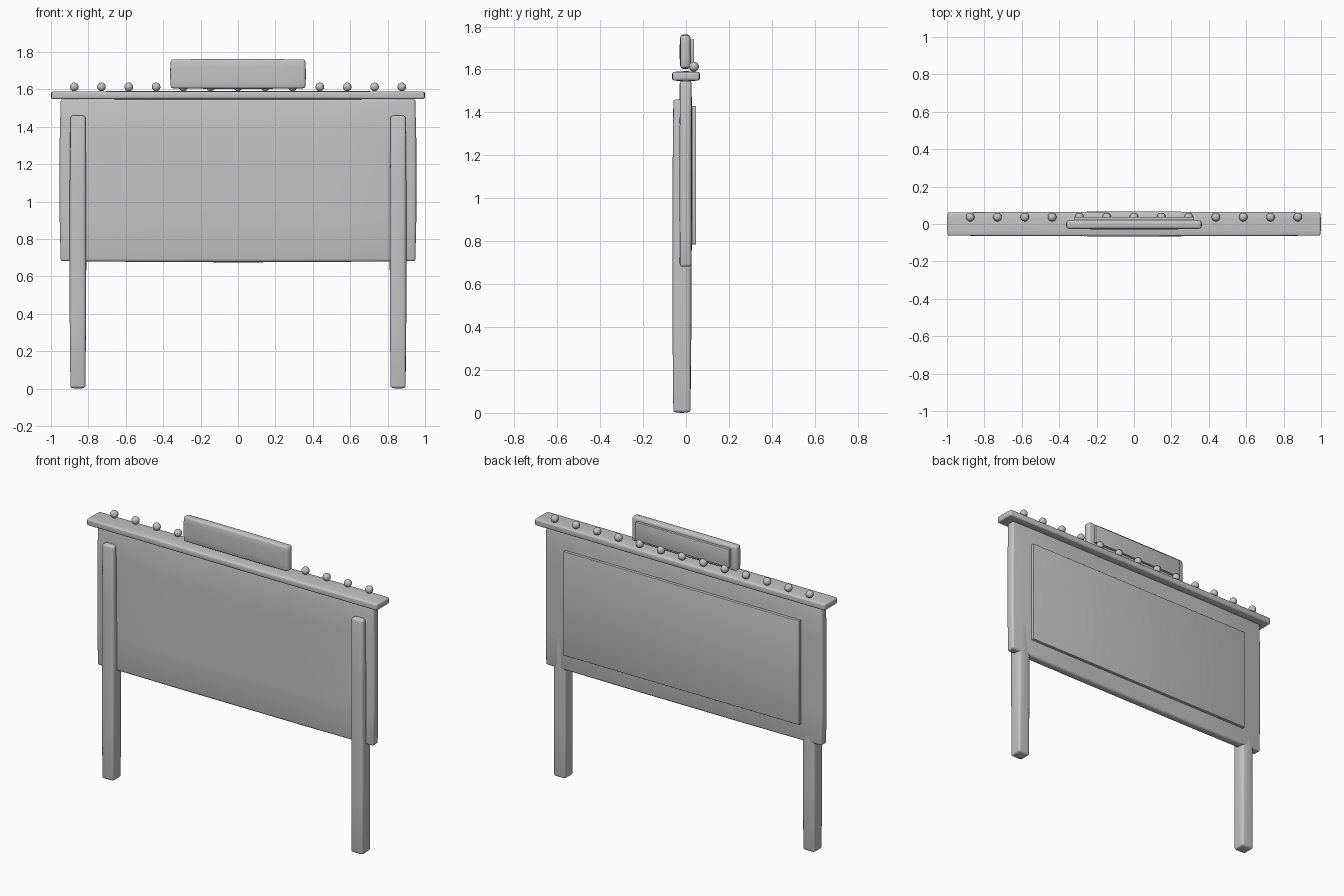
import bpy
import bmesh
from math import radians

if "Cube" in bpy.data.objects:
    bpy.data.objects.remove(bpy.data.objects["Cube"], do_unlink=True)

grey = bpy.data.materials.new("plain_grey")
grey.use_nodes = True
grey.diffuse_color = (0.55, 0.55, 0.55, 1)
grey.node_tree.nodes["Principled BSDF"].inputs["Base Color"].default_value = (0.55, 0.55, 0.55, 1)


def finish(bm, name, location, bevel=0):
    """Turn a bmesh into a smooth-shaded object with softened edges."""
    mesh = bpy.data.meshes.new(name)
    bm.to_mesh(mesh)
    bm.free()
    mesh.materials.append(grey)
    obj = bpy.data.objects.new(name, mesh)
    obj.location = location
    bpy.context.collection.objects.link(obj)
    bpy.ops.object.select_all(action="DESELECT")
    obj.select_set(True)
    bpy.context.view_layer.objects.active = obj
    if bevel:
        mod = obj.modifiers.new("soft_edges", "BEVEL")
        mod.width = bevel
        mod.segments = 3
        mod.limit_method = "ANGLE"
        mod.angle_limit = radians(30)
        bpy.ops.object.modifier_apply(modifier=mod.name)
    bpy.ops.object.shade_smooth_by_angle(angle=radians(40))
    return obj


def block(name, x, y, z, bulge=0, bevel=0.008):
    """Box between (low, high) pairs, its faces swelling gently at the middle."""
    spans = (x, y, z)
    half = [(hi - lo) / 2 for lo, hi in spans]
    bm = bmesh.new()
    bmesh.ops.create_cube(bm, size=2)
    if bulge:
        bmesh.ops.subdivide_edges(bm, edges=bm.edges[:], cuts=3, use_grid_fill=True)
    for v in bm.verts:
        u = v.co.copy()
        for i in range(3):
            edge = max(u[j] ** 2 for j in range(3) if j != i)
            v.co[i] = u[i] * (half[i] - bulge * edge)
    return finish(bm, name, [(lo + hi) / 2 for lo, hi in spans], bevel)


# Main board and its raised face
block("board", (-0.955, 0.955), (-0.036, 0.032), (0.675, 1.553), 0.007, 0.011)
block("board_face", (-0.81, 0.81), (0.027, 0.047), (0.785, 1.43), bevel=0.002)

# Supporting posts
for side, cx in (("right", -0.856), ("left", 0.856)):
    block(side + "_post", (cx - 0.045, cx + 0.045), (-0.064, 0.026), (0, 1.462), 0.005, 0.01)

# Ledge along the top of the board
block("top_ledge", (-1, 1), (-0.066, 0.066), (1.545, 1.592), 0.004, 0.007)

# Small header sign with its raised face
block("header", (-0.363, 0.363), (-0.03, 0.024), (1.602, 1.763), 0.004, 0.011)
block("header_face", (-0.322, 0.322), (0.018, 0.037), (1.627, 1.74), bevel=0.002)

# Row of round lamps on the ledge
for i in range(13):
    ball = bmesh.new()
    bmesh.ops.create_uvsphere(ball, u_segments=24, v_segments=14, radius=0.023)
    finish(ball, f"lamp_{i + 1}", ((i - 6) * 0.146, 0.037, 1.613))
